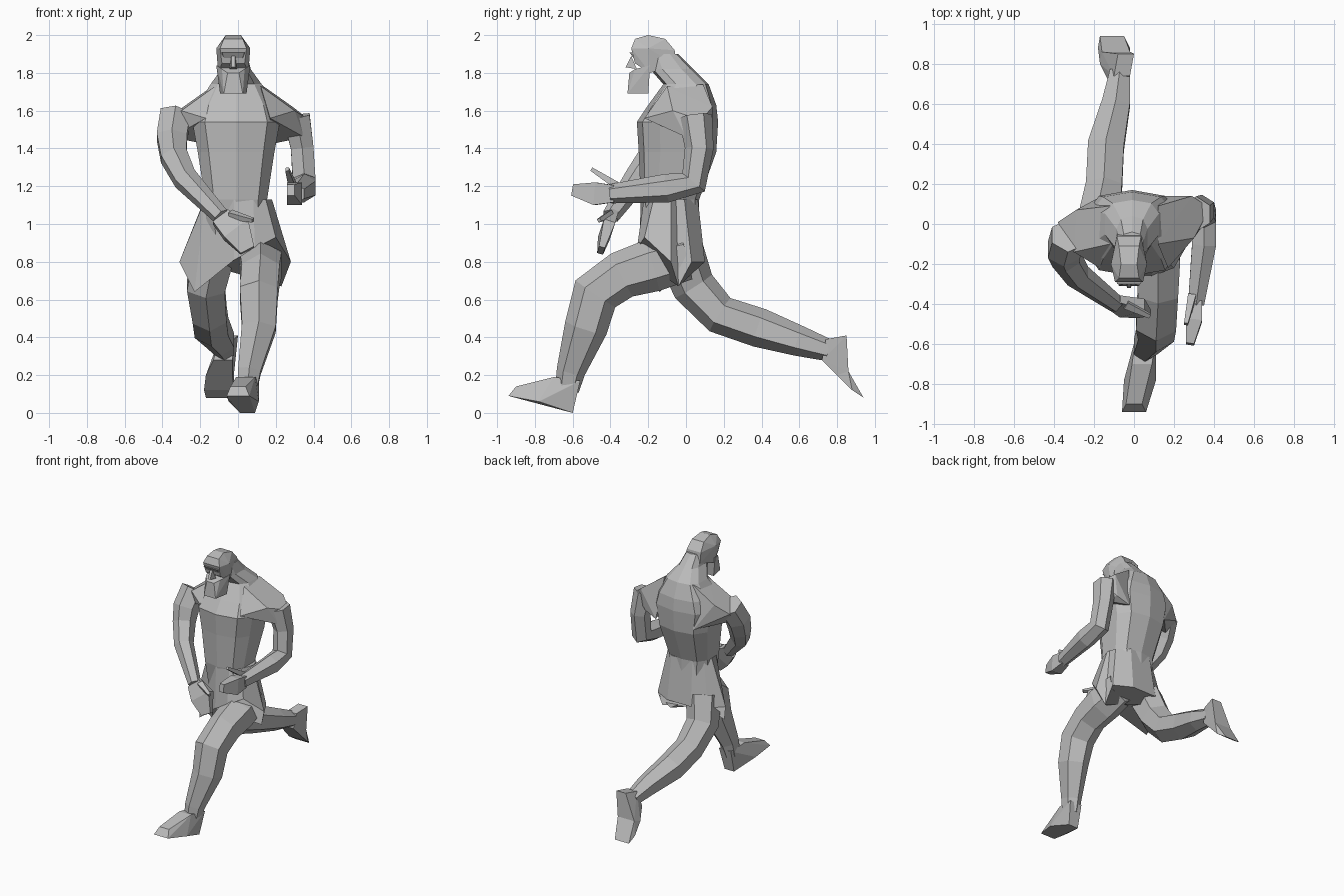
import bpy
import bmesh
from math import atan2, cos, sin, tau
from mathutils import Vector

if "Cube" in bpy.data.objects:
    bpy.data.objects.remove(bpy.data.objects["Cube"])

STONE_COLOUR = (.5, .5, .5, 1)
stone = bpy.data.materials.new("stone_grey")
stone.use_nodes = True
stone.diffuse_color = STONE_COLOUR
stone.node_tree.nodes["Principled BSDF"].inputs["Base Color"].default_value = STONE_COLOUR


def finish(name, bm):
    """Turn a bmesh into a flat shaded grey object."""
    bmesh.ops.recalc_face_normals(bm, faces=bm.faces)
    mesh = bpy.data.meshes.new(name)
    bm.to_mesh(mesh)
    bm.free()
    mesh.materials.append(stone)
    part = bpy.data.objects.new(name, mesh)
    bpy.context.collection.objects.link(part)


def loft(name, rings):
    """Skin a list of equally long point rings and cap both ends."""
    bm = bmesh.new()
    loops = [[bm.verts.new(point) for point in ring] for ring in rings]
    for low, high in zip(loops, loops[1:]):
        for i in range(len(low)):
            bm.faces.new((low[i - 1], low[i], high[i], high[i - 1]))
    bm.faces.new(loops[0])
    bm.faces.new(loops[-1])
    finish(name, bm)


def limb(name, path, flatness=1, sides=6):
    """Tube along a path of (x, y, z, half width)."""
    centres = [Vector(point[:3]) for point in path]
    last = len(path) - 1
    rings = []
    for i, centre in enumerate(centres):
        along = (centres[min(i + 1, last)] - centres[max(i - 1, 0)]).normalized()
        side = Vector((1, 0, 0))
        side = (side - along * side.dot(along)).normalized()
        deep = along.cross(side) * flatness
        radius = path[i][-1] / cos(tau / sides / 2)
        angles = [tau * (k + .5) / sides for k in range(sides)]
        rings.append([centre + (side * cos(a) + deep * sin(a)) * radius for a in angles])
    loft(name, rings)


def hull(name, points):
    """Faceted block wrapped around a few points."""
    bm = bmesh.new()
    for point in points:
        bm.verts.new(point)
    result = bmesh.ops.convex_hull(bm, input=bm.verts)
    inside = [g for g in result["geom_interior"] if isinstance(g, bmesh.types.BMVert)]
    bmesh.ops.delete(bm, geom=inside, context="VERTS")
    finish(name, bm)


def pairs(points):
    """Give each (x, half width, y, z) a point on either side of x."""
    return [(x + side * half, y, z) for x, half, y, z in points for side in (-1, 1)]


def head_block(name, points):
    """Symmetrical block on the head's centre line from (half width, y, z)."""
    hull(name, pairs([(-.025, *point) for point in points]))


def rounded(value):
    """Push a sine or cosine outwards for a squarer cross-section."""
    return abs(value) ** .7 * (1 if value > 0 else -1)


def torso_ring(z, half, front, back, sides=10):
    """Squarish ring between a front and a back depth."""
    middle, depth = (front + back) / 2, (back - front) / 2
    angles = [tau * (k + .5) / sides for k in range(sides)]
    return [(half * rounded(cos(a)) - .01, middle + depth * rounded(sin(a)), z)
            for a in angles]


# Torso and neck: height, half width, front and back depth
loft("torso", [torso_ring(*row) for row in (
    (.8, .15, -.18, .07), (1.13, .17, -.24, .07), (1.38, .21, -.25, .16),
    (1.54, .24, -.26, .17), (1.63, .21, -.2, .16), (1.74, .14, -.12, .12),
    (1.82, .08, -.19, .04), (1.9, .06, -.2, -.04))])

# Shoulders, the right one swung forward
for label, side, swing in (("left", 1, 0), ("right", -1, -.07)):
    outer = [(.38, .08, 1.55), (.29, .14, 1.62), (.3, -.07, 1.6),
             (.35, 0, 1.46), (.26, .13, 1.46)]
    inner = [(.12, .09, 1.74), (.12, -.1, 1.73), (.17, -.22, 1.56), (.16, .14, 1.42)]
    hull(label + "_shoulder",
         [(side * x, y + swing, z) for x, y, z in outer]
         + [(side * x, y, z) for x, y, z in inner])

# Left arm, bent with the hand forward
limb("left_arm", [
    (.31, .05, 1.57, .07), (.34, .07, 1.4, .06), (.35, .04, 1.22, .06),
    (.35, -.1, 1.19, .06), (.31, -.4, 1.16, .04)], 1.1)
limb("left_hand", [
    (.31, -.38, 1.16, .03), (.3, -.48, 1.16, .04), (.28, -.6, 1.18, .02)], 1.5, 4)
limb("left_thumb", [(.29, -.36, 1.2, .02), (.26, -.5, 1.29, .01)], 1, 4)

# Right arm, crossing in front of the body
limb("right_arm", [
    (-.33, -.06, 1.58, .08), (-.35, -.13, 1.46, .08), (-.34, -.17, 1.36, .07),
    (-.28, -.26, 1.24, .06), (-.09, -.4, 1.04, .04)])
limb("right_hand", [
    (-.1, -.39, 1.04, .05), (-.01, -.42, .97, .08), (.05, -.45, .86, .04)], .4, 4)
limb("right_thumb", [(-.04, -.4, 1.05, .02), (.08, -.46, 1.02, .01)], 1, 4)

# Loincloth: an uneven hem drawn in to an oval waist
hem = [(-.31, -.04, .8), (-.23, -.14, .64), (-.02, -.25, .81), (.09, -.26, .87),
       (.2, -.22, .93), (.28, -.08, .8), (.23, -.04, .67), (.22, .03, .8),
       (.09, .1, .8), (-.11, .1, .8), (-.22, .05, .8)]
directions = [atan2(y + .08, x) for x, y, z in hem]
waist = [(.18 * cos(a), .16 * sin(a) - .08, 1.13) for a in directions]
loft("loincloth", [hem, waist])

# Front leg with raised toe
limb("front_leg", [
    (.11, 0, .83, .1), (.12, -.18, .78, .11), (.12, -.34, .73, .1),
    (.11, -.48, .63, .1), (.11, -.53, .45, .09), (.06, -.61, .22, .06),
    (.05, -.63, .12, .05)], 1.1)
hull("front_foot", pairs([
    (.04, .05, -.7, .19), (.06, .05, -.56, .17), (.05, .04, -.6, 0),
    (.03, .08, -.78, .06), (0, .06, -.94, .09), (0, .04, -.9, .14)]))

# Trailing leg with the foot hanging down
limb("back_leg", [
    (-.13, -.03, .85, .11), (-.17, .04, .67, .1), (-.15, .18, .52, .09),
    (-.14, .39, .45, .09), (-.09, .6, .38, .07), (-.07, .76, .33, .05)])
instep = [(-.1, .07, .8, .2), (-.09, .07, .86, .22)]
hull("back_heel", pairs(instep + [
    (-.06, .04, .74, .39), (-.04, .04, .85, .41), (-.08, .05, .72, .28)]))
hull("back_toes", pairs(instep + [(-.1, .08, .88, .12), (-.11, .06, .94, .08)]))

# Head, beard and face
head_block("skull", [
    (.04, -.2, 2), (.05, -.27, 1.98), (.05, -.11, 1.98), (.07, -.29, 1.93),
    (.09, -.2, 1.93), (.06, -.06, 1.92), (.06, -.27, 1.85), (.08, -.19, 1.8),
    (.06, -.05, 1.84)])
head_block("brow", [(.06, -.3, 1.91), (.05, -.28, 1.88), (.07, -.24, 1.9)])
head_block("nose", [(.01, -.29, 1.89), (.01, -.32, 1.83), (.02, -.26, 1.82)])
head_block("beard", [
    (.03, -.3, 1.8), (.06, -.27, 1.82), (.09, -.19, 1.84), (.05, -.31, 1.69),
    (.07, -.2, 1.69)])
